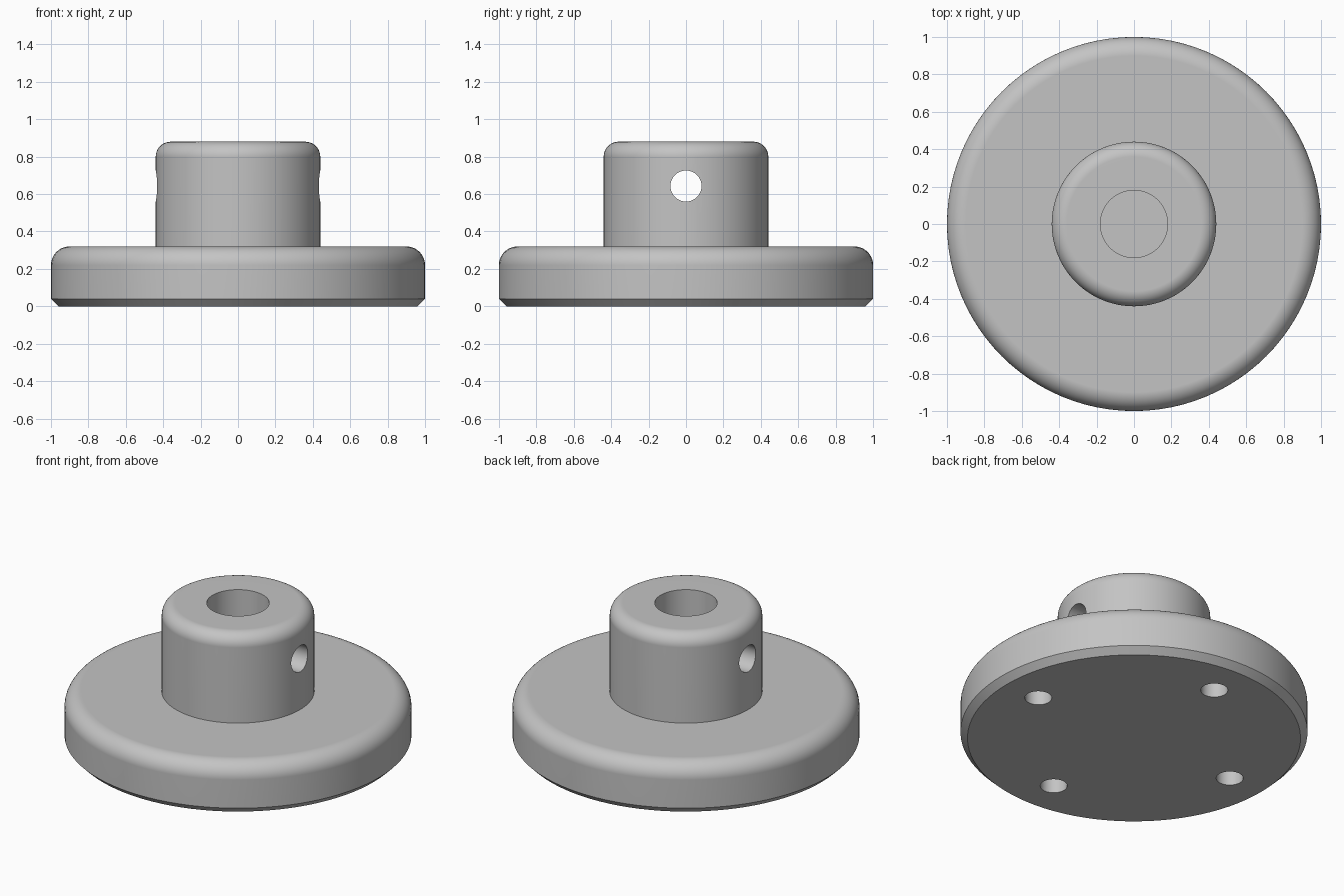
import bpy, bmesh
from math import sin, cos, pi, radians
from mathutils import Matrix, Vector

SEGMENTS = 96

default = bpy.data.objects.get("Cube")
if default:
    bpy.data.objects.remove(default, do_unlink=True)

grey = bpy.data.materials.new("plain grey")
grey.use_nodes = True
colour = (0.55, 0.55, 0.55, 1)
grey.diffuse_color = colour
grey.node_tree.nodes["Principled BSDF"].inputs["Base Color"].default_value = colour


def make_object(name, bm):
    bmesh.ops.recalc_face_normals(bm, faces=bm.faces)
    mesh = bpy.data.meshes.new(name)
    bm.to_mesh(mesh)
    bm.free()
    mesh.materials.append(grey)
    obj = bpy.data.objects.new(name, mesh)
    bpy.context.collection.objects.link(obj)
    return obj


def fillet(radius, height, size, steps=10):
    """Quarter-round profile from the outer wall to the top face."""
    return [(radius - size + size * cos(a), height - size + size * sin(a))
            for a in (i / steps * pi / 2 for i in range(steps + 1))]


def lathe(name, profile):
    """Revolve an (r, z) profile whose ends lie on the axis."""
    bm = bmesh.new()
    rings = []
    for r, z in profile:
        if r == 0:
            rings.append(None)
            continue
        rings.append([bm.verts.new((r * cos(2 * pi * i / SEGMENTS),
                                    r * sin(2 * pi * i / SEGMENTS), z))
                      for i in range(SEGMENTS)])
    for a, b in zip(rings, rings[1:]):
        if a is None or b is None:
            bm.faces.new(a or b)       # flat disc cap
            continue
        for i in range(SEGMENTS):
            j = (i + 1) % SEGMENTS
            bm.faces.new((a[i], a[j], b[j], b[i]))
    return make_object(name, bm)


def drill(body, name, radius, depth, matrix):
    """Cut a round hole with a cylinder placed by the matrix."""
    bm = bmesh.new()
    bmesh.ops.create_cone(bm, cap_ends=True, segments=48, radius1=radius,
                          radius2=radius, depth=depth, matrix=matrix)
    cutter = make_object(name, bm)
    cutter.hide_render = True
    mod = body.modifiers.new(name, "BOOLEAN")
    mod.operation = "DIFFERENCE"
    mod.solver = "EXACT"
    mod.object = cutter
    return cutter


# Flange with chamfered foot and rounded rim, hub with a blind bore
profile = [(0, 0), (0.96, 0), (1, 0.04)]
profile += fillet(1, 0.32, 0.1)
profile += [(0.44, 0.32)]
profile += fillet(0.44, 0.88, 0.08)
profile += [(0.18, 0.88), (0.18, 0.32), (0, 0.32)]
body = lathe("flanged_hub", profile)

# Cross hole through the hub, four blind holes under the flange
cutters = [drill(body, "cross_hole_cutter", 0.083, 1.2,
                 Matrix.Translation((0, 0, 0.643)) @ Matrix.Rotation(pi / 2, 4, "Y"))]
for k in range(4):
    place = Matrix.Rotation(k * pi / 2, 4, "Z") @ Matrix.Translation((0.72, 0, 0))
    cutters.append(drill(body, "foot_hole_cutter", 0.078, 0.4, place))

# Bake the cuts and drop the cutters
bpy.context.view_layer.update()
graph = bpy.context.evaluated_depsgraph_get()
cut_mesh = bpy.data.meshes.new_from_object(body.evaluated_get(graph))
body.modifiers.clear()
body.data = cut_mesh
for cutter in cutters:
    bpy.data.objects.remove(cutter, do_unlink=True)

# Smooth rounds with crisp edges and flat faces
for obj in bpy.context.selected_objects:
    obj.select_set(False)
body.select_set(True)
bpy.context.view_layer.objects.active = body
bpy.ops.object.shade_smooth_by_angle(angle=radians(30))
weighted = body.modifiers.new("flat_faces", "WEIGHTED_NORMAL")
weighted.keep_sharp = True
